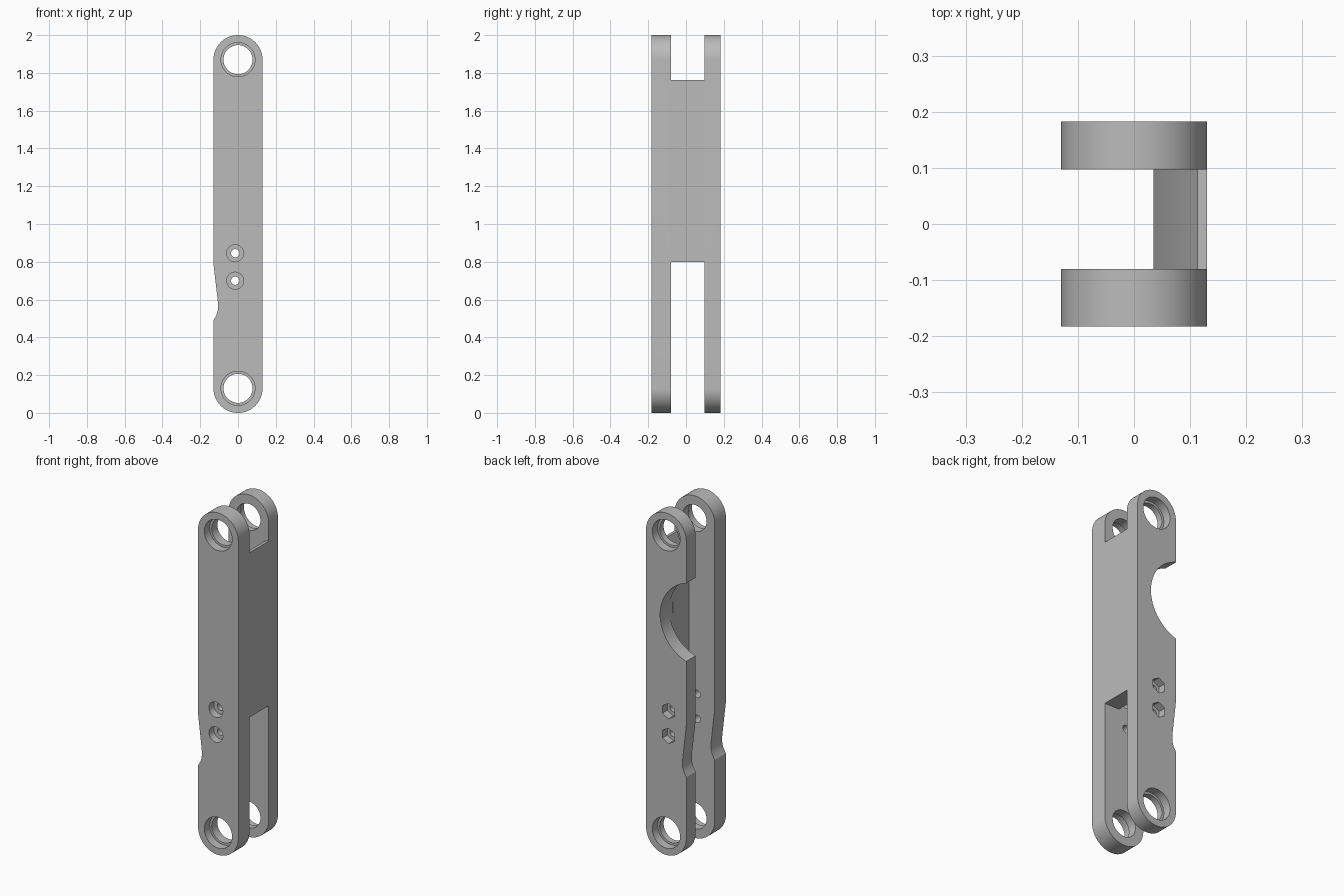
import bpy, bmesh
from math import pi, cos, sin

cube = bpy.data.objects.get("Cube")
if cube:
    bpy.data.objects.remove(cube, do_unlink=True)

HALF_DEPTH = 0.183
END_R = 0.13
PIVOTS = (0.13, 1.87)
GAP = (-0.08, 0.097)

grey = bpy.data.materials.new("plain grey")
grey.use_nodes = True
colour = (0.5, 0.5, 0.5, 1)
grey.diffuse_color = colour
grey.node_tree.nodes["Principled BSDF"].inputs["Base Color"].default_value = colour


def arc(x, z, r, start, end, steps):
    """Points along an arc in the xz plane."""
    angles = [start + (end - start) * i / steps for i in range(steps + 1)]
    return [(x + r * cos(a), z + r * sin(a)) for a in angles]


def ring(x, z, r, sides=64, turn=0):
    return arc(x, z, r, turn, turn + 2 * pi, sides)[:-1]


def prism(name, points, y0, y1):
    """Extrude an xz outline from y0 to y1."""
    bm = bmesh.new()
    face = bm.faces.new([bm.verts.new((x, y0, z)) for x, z in points])
    side = bmesh.ops.extrude_face_region(bm, geom=[face])
    moved = [v for v in side["geom"] if isinstance(v, bmesh.types.BMVert)]
    bmesh.ops.translate(bm, verts=moved, vec=(0, y1 - y0, 0))
    bmesh.ops.recalc_face_normals(bm, faces=bm.faces)
    mesh = bpy.data.meshes.new(name)
    bm.to_mesh(mesh)
    bm.free()
    mesh.materials.append(grey)
    obj = bpy.data.objects.new(name, mesh)
    bpy.context.collection.objects.link(obj)
    return obj


def cut(body, points, y0, y1):
    cutter = prism("cutter", points, y0, y1)
    cutter.hide_render = True
    mod = body.modifiers.new("cut", "BOOLEAN")
    mod.operation = "DIFFERENCE"
    mod.solver = "EXACT"
    mod.object = cutter
    bpy.context.view_layer.objects.active = body
    bpy.ops.object.modifier_apply(modifier=mod.name)
    bpy.data.objects.remove(cutter, do_unlink=True)


# Round-ended bar with a shallow relief on its open edge
relief = [(-0.13, 0.79), (-0.108, 0.60), (-0.105, 0.57),
          (-0.107, 0.54), (-0.115, 0.515), (-0.13, 0.49)]
outline = (arc(0, PIVOTS[0], END_R, -pi, 0, 40)
           + arc(0, PIVOTS[1], END_R, 0, pi, 40) + relief)
body = prism("link_arm", outline, -HALF_DEPTH, HALF_DEPTH)

# Space between the two plates, leaving the connecting web on one edge
gap = [(-0.3, -0.1), (0.3, -0.1), (0.3, 0.8), (0.035, 0.8), (0.035, 1.55),
       (0.113, 1.763), (0.3, 1.763), (0.3, 2.1), (-0.3, 2.1)]
cut(body, gap, *GAP)

# Pivot holes with bearing seats on the outer faces
for z in PIVOTS:
    cut(body, ring(0, z, 0.077), -0.3, 0.3)
    cut(body, ring(0, z, 0.09), -0.3, -HALF_DEPTH + 0.05)
    cut(body, ring(0, z, 0.09), HALF_DEPTH - 0.05, 0.3)

# Bolt holes: round head seats in front, hexagonal nut seats behind
for z in (0.845, 0.70):
    cut(body, ring(-0.015, z, 0.022, 32), -0.3, 0.3)
    cut(body, ring(-0.015, z, 0.045, 32), -0.3, -HALF_DEPTH + 0.045)
    cut(body, ring(-0.015, z, 0.045, 6, pi / 2), HALF_DEPTH - 0.045, 0.3)

# Large round cutout in the back plate
cut(body, ring(-0.2, 1.395, 0.239, 96), 0.07, 0.3)

bpy.ops.object.select_all(action="DESELECT")
body.select_set(True)
bpy.context.view_layer.objects.active = body
bpy.ops.object.shade_smooth_by_angle(angle=pi / 6)
